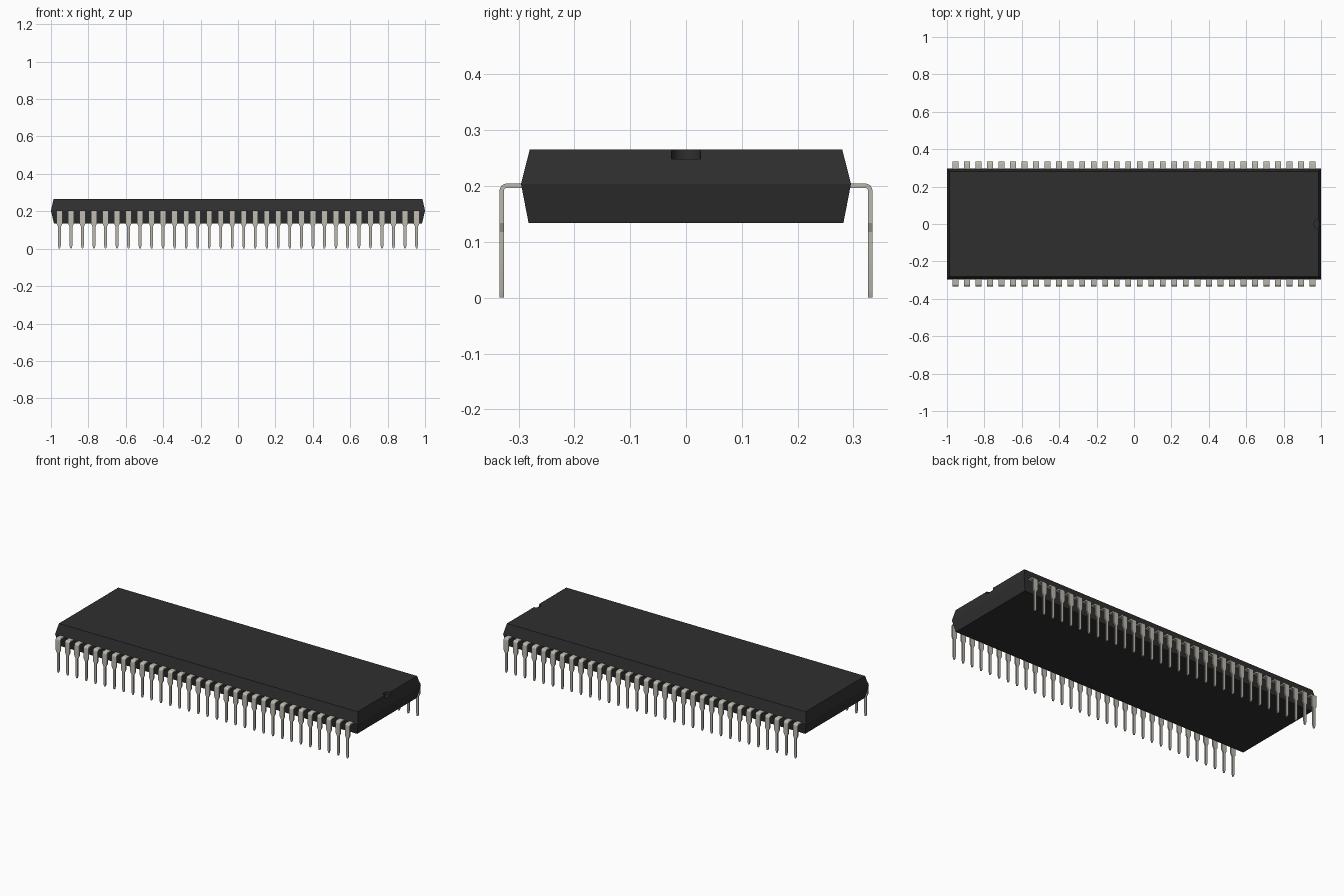
import bpy, bmesh, math

cube = bpy.data.objects.get("Cube")
if cube:
    bpy.data.objects.remove(cube, do_unlink=True)


def material(name, rgb, rough):
    m = bpy.data.materials.new(name)
    m.use_nodes = True
    m.diffuse_color = (*rgb, 1)
    bsdf = next(n for n in m.node_tree.nodes if n.type == 'BSDF_PRINCIPLED')
    bsdf.inputs["Base Color"].default_value = (*rgb, 1)
    bsdf.inputs["Roughness"].default_value = rough
    return m


def loft(name, rings, mat):
    """Closed solid through a sequence of four-cornered rings."""
    bm = bmesh.new()
    rows = [[bm.verts.new(p) for p in ring] for ring in rings]
    for a, b in zip(rows, rows[1:]):
        for i in range(4):
            j = (i + 1) % 4
            bm.faces.new((a[i], a[j], b[j], b[i]))
    bm.faces.new(rows[0][::-1])
    bm.faces.new(rows[-1])
    bmesh.ops.recalc_face_normals(bm, faces=bm.faces)
    mesh = bpy.data.meshes.new(name)
    bm.to_mesh(mesh)
    bm.free()
    mesh.materials.append(mat)
    obj = bpy.data.objects.new(name, mesh)
    bpy.context.collection.objects.link(obj)
    return obj


black = material("black plastic", (0.028, 0.028, 0.028), 0.6)
metal = material("tinned metal", (0.50, 0.48, 0.42), 0.4)

# Moulded body: two tapered halves meeting at a seam
levels = [(0.984, 0.282, 0.134), (1.0, 0.2955, 0.204), (0.986, 0.28, 0.265)]
body = loft("body", [[(-x, -y, z), (x, -y, z), (x, y, z), (-x, y, z)]
                     for x, y, z in levels], black)

# Half-round orientation notch in the top of the +x end
bpy.ops.mesh.primitive_cylinder_add(vertices=32, radius=0.026, depth=0.06,
                                    location=(0.989, 0, 0.278))
cutter = bpy.context.object
cutter.name = "notch_cutter"
cutter.data.materials.append(black)
cut = body.modifiers.new("notch", 'BOOLEAN')
cut.operation = 'DIFFERENCE'
cut.solver = 'EXACT'
cut.object = cutter
bpy.context.view_layer.objects.active = body
bpy.ops.object.modifier_apply(modifier=cut.name)
bpy.data.objects.remove(cutter, do_unlink=True)

# Pin: bent strip, wide shoulder, narrow leg, tapered tip
COUNT, PITCH = 32, 0.0616
THICK, RADIUS, OUT, TOP = 0.008, 0.013, 0.334, 0.2045
WIDE, NARROW, TIP = 0.0155, 0.0075, 0.003
first_x = -PITCH * (COUNT - 1) / 2


def section(outer, inner, half):
    return [(first_x - half, *outer), (first_x + half, *outer),
            (first_x + half, *inner), (first_x - half, *inner)]


rings = [section((-0.28, TOP), (-0.28, TOP - THICK), WIDE)]
cy, cz = -(OUT - RADIUS), TOP - RADIUS
for i in range(6):
    a = math.radians(90 + 18 * i)
    c, s = math.cos(a), math.sin(a)
    r = RADIUS - THICK
    rings.append(section((cy + RADIUS * c, cz + RADIUS * s), (cy + r * c, cz + r * s), WIDE))
for z, half in [(0.134, WIDE), (0.118, NARROW), (0.016, NARROW), (0.0, TIP)]:
    rings.append(section((-OUT, z), (-OUT + THICK, z), half))
pins = loft("pins", rings, metal)

# Repeat along the body and mirror to the other side
row = pins.modifiers.new("row", 'ARRAY')
row.count = COUNT
row.use_relative_offset = False
row.use_constant_offset = True
row.constant_offset_displace = (PITCH, 0, 0)
mirror = pins.modifiers.new("both_sides", 'MIRROR')
mirror.use_axis = (False, True, False)
mirror.use_mirror_merge = False

# Rounded bends and notch shade smooth, real edges stay sharp
for obj in (body, pins):
    bpy.ops.object.select_all(action='DESELECT')
    obj.select_set(True)
    bpy.context.view_layer.objects.active = obj
    bpy.ops.object.shade_smooth_by_angle(angle=math.radians(20))
